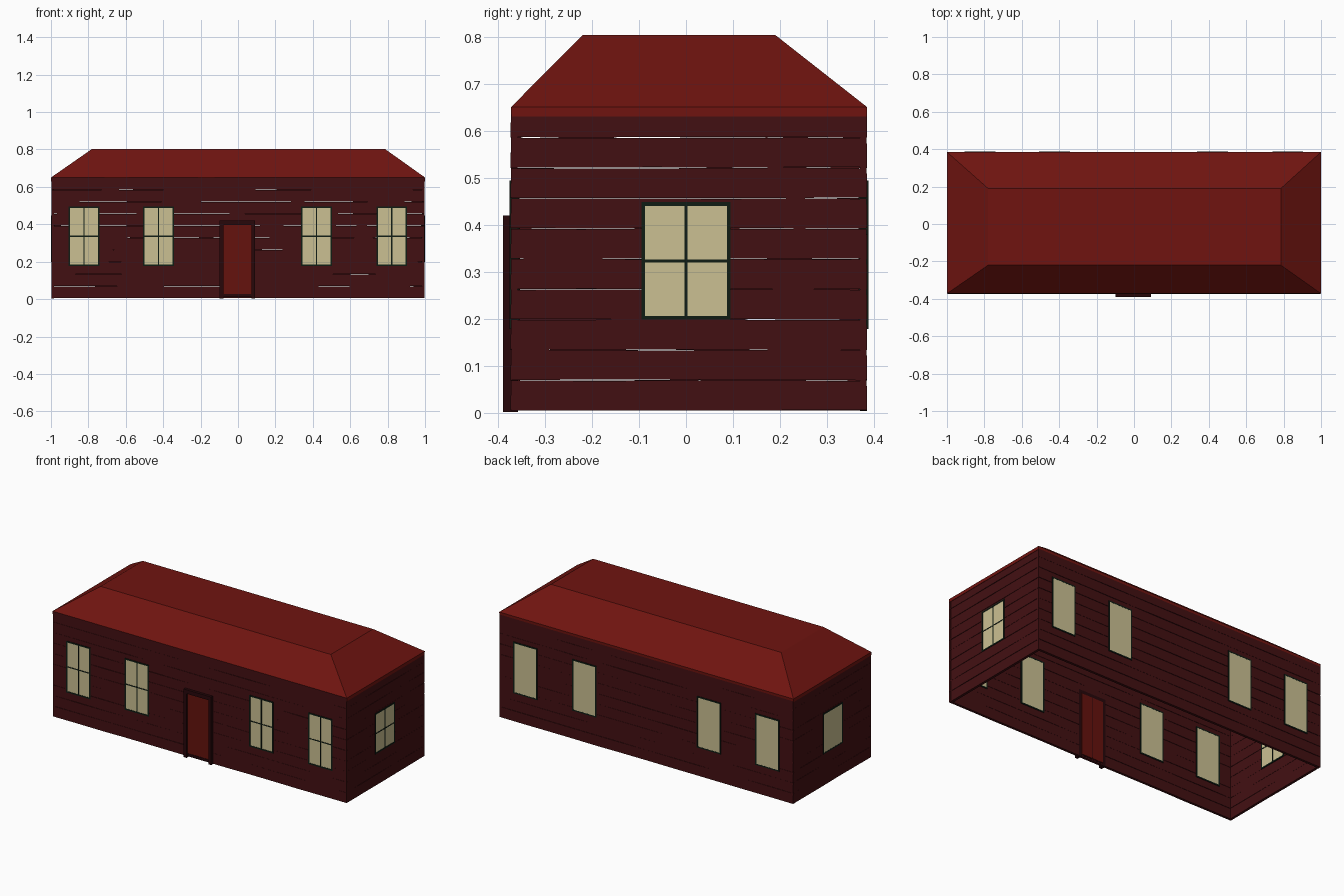
import bpy, bmesh, random
from mathutils import Vector, Matrix
from math import pi

if "Cube" in bpy.data.objects:
    bpy.data.objects.remove(bpy.data.objects["Cube"])

random.seed(4)


def material(name, rgb):
    m = bpy.data.materials.new(name)
    m.diffuse_color = (*rgb, 1)
    m.use_nodes = True
    m.node_tree.nodes["Principled BSDF"].inputs["Base Color"].default_value = m.diffuse_color
    return m


SIDING = material("siding_red", (0.055, 0.005, 0.006))
ROOF = material("roof_red", (0.16, 0.007, 0.005))
DOOR = material("door_red", (0.13, 0.006, 0.004))
TRIM = material("door_trim", (0.02, 0.002, 0.003))
GLASS = material("window_glass", (0.60, 0.53, 0.29))
GREEN = material("window_green", (0.005, 0.012, 0.007))


def finish(name, bm, mat, matrix=None):
    bmesh.ops.recalc_face_normals(bm, faces=bm.faces)
    me = bpy.data.meshes.new(name)
    bm.to_mesh(me)
    bm.free()
    me.materials.append(mat)
    ob = bpy.data.objects.new(name, me)
    bpy.context.collection.objects.link(ob)
    if matrix is not None:
        ob.matrix_world = matrix
    return ob


def add_box(bm, lo, hi):
    lo, hi = Vector(lo), Vector(hi)
    verts = bmesh.ops.create_cube(bm, size=1)["verts"]
    for v in verts:
        v.co = Vector((lo[i] + (v.co[i] + 0.5) * (hi[i] - lo[i]) for i in range(3)))


def boxes(name, pairs, mat, matrix=None):
    bm = bmesh.new()
    for lo, hi in pairs:
        add_box(bm, lo, hi)
    return finish(name, bm, mat, matrix)


X, Y0, Y1, THICK = 0.998, -0.373, 0.385, 0.015
PITCH, ROWS = 0.0645, 10


# Weathered horizontal boards: wall runs along local x, outer face at local y = 0
def plank_wall(name, length, matrix):
    bm = bmesh.new()
    segs = max(4, round(length / 0.16))
    for r in range(ROWS):
        zb = 0.005 + r * PITCH
        zt = min(zb + PITCH, 0.65)
        rings = []
        for i in range(segs + 1):
            x = -length / 2 + length * i / segs
            b = zb + random.uniform(-0.0005, 0.0015)
            t = zt + random.uniform(-0.0018, 0.0004)
            prof = [(0, b), (0.001, t), (THICK, t), (THICK, b)]
            rings.append([bm.verts.new((x, y, z)) for y, z in prof])
        for a, c in zip(rings, rings[1:]):
            for k in range(4):
                n = (k + 1) % 4
                bm.faces.new((a[k], a[n], c[n], c[k]))
        bm.faces.new(rings[0])
        bm.faces.new(rings[-1])
    return finish(name, bm, SIDING, matrix)


def place(x, y, angle):
    return Matrix.Translation((x, y, 0)) @ Matrix.Rotation(angle, 4, "Z")


YC = (Y0 + Y1) / 2
plank_wall("front_siding", 2 * X, place(0, Y0, 0))
plank_wall("back_siding", 2 * X, place(0, Y1, pi))
plank_wall("right_siding", Y1 - Y0 - 0.004, place(X, YC, pi / 2))
plank_wall("left_siding", Y1 - Y0 - 0.004, place(-X, YC, -pi / 2))


# Window: glass through the wall, green surround, glazing bars on local -y face
def window(name, w, z0, z1, matrix):
    h, b = w / 2, 0.008
    f, k = -0.0105, 0.0105
    zm = (z0 + z1) / 2
    boxes(name + "_glass", [((-h + b, f + 0.002, z0 + b), (h - b, k - 0.0005, z1 - b))], GLASS, matrix)
    boxes(name + "_frame", [
        ((-h, f, z0), (-h + b, k, z1)), ((h - b, f, z0), (h, k, z1)),
        ((-h + b, f, z0), (h - b, k, z0 + b)), ((-h + b, f, z1 - b), (h - b, k, z1)),
    ], GREEN, matrix)
    boxes(name + "_bars", [
        ((-0.003, f + 0.0005, z0 + b), (0.003, f + 0.005, z1 - b)),
        ((-h + b, f + 0.0005, zm - 0.003), (h - b, f + 0.005, zm + 0.003)),
    ], GREEN, matrix)


# Long sides are straight copies, so the bars of the rear ones face indoors
for i, x in enumerate((-0.823, -0.425, 0.42, 0.822)):
    window(f"front_window_{i}", 0.164, 0.178, 0.494, place(x, Y0 + 0.008, 0))
    window(f"back_window_{i}", 0.164, 0.178, 0.494, place(x, Y1 - 0.008, 0))
window("right_window", 0.19, 0.198, 0.448, place(X - 0.0085, 0, pi / 2))
window("left_window", 0.19, 0.198, 0.448, place(-X + 0.0085, 0, pi / 2))

# Front door with protruding surround
boxes("door_panel", [((-0.077, -0.379, 0.018), (0.073, -0.354, 0.398))], DOOR)
boxes("door_surround", [
    ((-0.098, -0.389, 0.002), (-0.077, -0.357, 0.396)),
    ((0.073, -0.389, 0.002), (0.09, -0.357, 0.396)),
    ((-0.098, -0.389, 0.396), (0.09, -0.357, 0.42)),
    ((-0.077, -0.382, 0.012), (0.073, -0.357, 0.026)),
], TRIM)
boxes("door_inside_seam", [((-0.003, -0.355, 0.02), (0.001, -0.3525, 0.396))], TRIM)

# Hipped roof with flat top and thin eaves band
bm = bmesh.new()
levels = [(-1, 1, -0.370, 0.384, 0.63), (-1, 1, -0.372, 0.385, 0.65),
          (-0.78, 0.785, -0.22, 0.19, 0.803)]
loops = [[bm.verts.new(c) for c in ((a, c0, z), (b, c0, z), (b, c1, z), (a, c1, z))]
         for a, b, c0, c1, z in levels]
for lo, hi in zip(loops, loops[1:]):
    for k in range(4):
        n = (k + 1) % 4
        bm.faces.new((lo[k], lo[n], hi[n], hi[k]))
bm.faces.new(loops[0])
bm.faces.new(loops[-1])
finish("roof", bm, ROOF)
